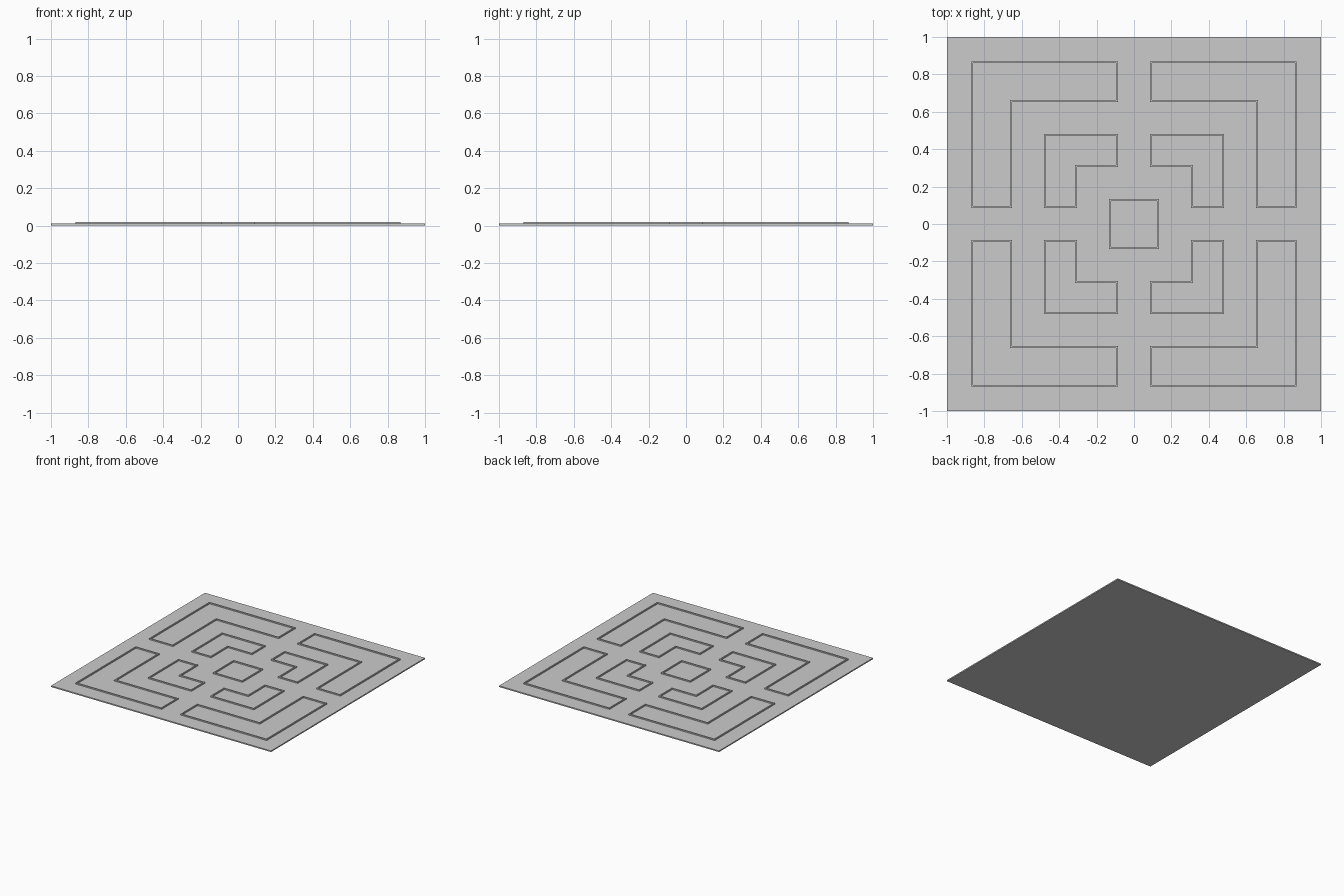
import bpy, bmesh
from mathutils import Vector

if "Cube" in bpy.data.objects:
    bpy.data.objects.remove(bpy.data.objects["Cube"])

SLAB_TOP = 0.01
RAIL_TOP = 0.02
HALF_WIDTH = 0.005


def add_object(name, bm):
    bmesh.ops.recalc_face_normals(bm, faces=bm.faces[:])
    mesh = bpy.data.meshes.new(name)
    bm.to_mesh(mesh)
    bm.free()
    obj = bpy.data.objects.new(name, mesh)
    bpy.context.collection.objects.link(obj)
    return obj


def offset_loop(points, d):
    """Mitred offset of a right-angled closed outline."""
    pts = [Vector(p) for p in points]
    result = []
    for i, p in enumerate(pts):
        a = (p - pts[i - 1]).normalized()
        b = (pts[(i + 1) % len(pts)] - p).normalized()
        result.append(p + d * Vector((a.y + b.y, -a.x - b.x)))
    return result


def rail(name, points):
    """Thin raised border following a closed outline."""
    bm = bmesh.new()
    rings = []
    for d, z in ((HALF_WIDTH, 0), (HALF_WIDTH, RAIL_TOP),
                 (-HALF_WIDTH, RAIL_TOP), (-HALF_WIDTH, 0)):
        rings.append([bm.verts.new((p.x, p.y, z)) for p in offset_loop(points, d)])
    n = len(points)
    for k in range(4):
        r, s = rings[k], rings[(k + 1) % 4]
        for i in range(n):
            j = (i + 1) % n
            bm.faces.new((r[i], r[j], s[j], s[i]))
    return add_object(name, bm)


def corner_outline(gap, inner, outer, sx, sy):
    pts = [(gap, inner), (inner, inner), (inner, gap),
           (outer, gap), (outer, outer), (gap, outer)]
    return [(x * sx, y * sy) for x, y in pts]


# Square base slab
bm = bmesh.new()
bmesh.ops.create_cube(bm, size=1)
bmesh.ops.scale(bm, vec=(2, 2, SLAB_TOP), verts=bm.verts)
bmesh.ops.translate(bm, vec=(0, 0, SLAB_TOP / 2), verts=bm.verts)
add_object("base_slab", bm)

# L-shaped borders, mirrored into all four quarters
for sx, side in ((1, "right"), (-1, "left")):
    for sy, end in ((1, "back"), (-1, "front")):
        rail(f"outer_border_{end}_{side}", corner_outline(0.091, 0.657, 0.865, sx, sy))
        rail(f"inner_border_{end}_{side}", corner_outline(0.091, 0.31, 0.477, sx, sy))

# Central square border
c = 0.129
rail("centre_border", [(-c, -c), (c, -c), (c, c), (-c, c)])
